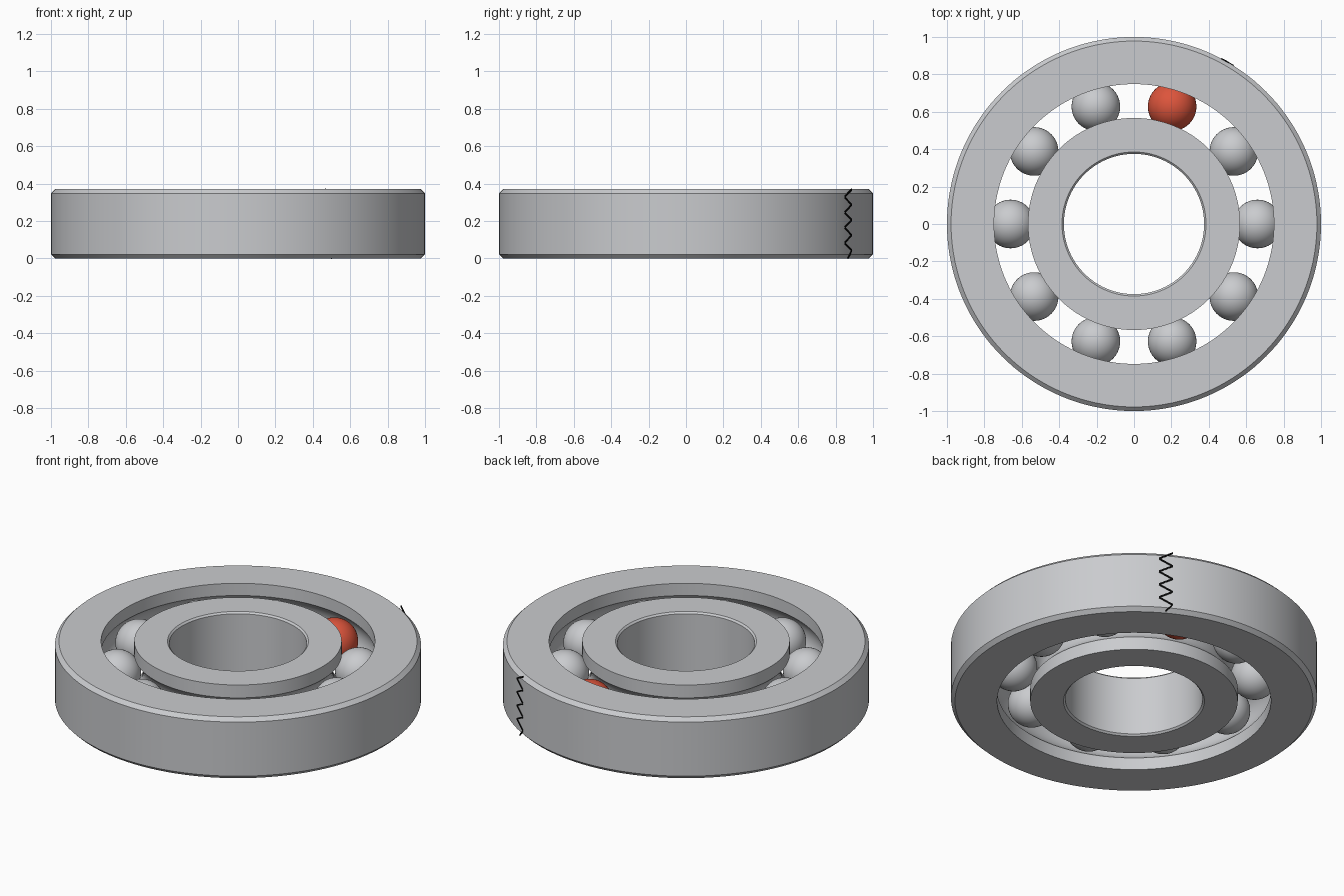
import bpy, bmesh, math
from mathutils import Vector

if "Cube" in bpy.data.objects:
    bpy.data.objects.remove(bpy.data.objects["Cube"])

H = 0.37            # bearing height
MID = H / 2
PITCH = 0.66        # radius of the ball circle
BALL_R = 0.13
GROOVE_R = 0.142
N_BALLS = 10
SEG = 144


def material(name, rgb):
    m = bpy.data.materials.new(name)
    m.diffuse_color = (*rgb, 1)
    m.use_nodes = True
    m.node_tree.nodes["Principled BSDF"].inputs["Base Color"].default_value = m.diffuse_color
    return m


steel = material("steel grey", (0.59, 0.60, 0.62))
red = material("warning red", (0.72, 0.09, 0.045))
black = material("crack black", (0.003, 0.003, 0.003))


def finish(bm, name, mat, angle=25):
    bmesh.ops.recalc_face_normals(bm, faces=bm.faces)
    mesh = bpy.data.meshes.new(name)
    bm.to_mesh(mesh)
    bm.free()
    mesh.materials.append(mat)
    obj = bpy.data.objects.new(name, mesh)
    bpy.context.collection.objects.link(obj)
    bpy.ops.object.select_all(action='DESELECT')
    obj.select_set(True)
    bpy.context.view_layer.objects.active = obj
    bpy.ops.object.shade_smooth_by_angle(angle=math.radians(angle))
    return obj


def lathe(name, profile, mat):
    """Turn a closed (radius, height) profile around the z axis."""
    bm = bmesh.new()
    rings = []
    for i in range(SEG):
        a = 2 * math.pi * i / SEG
        rings.append([bm.verts.new((r * math.cos(a), r * math.sin(a), z)) for r, z in profile])
    n = len(profile)
    for i in range(SEG):
        p, q = rings[i], rings[(i + 1) % SEG]
        for j in range(n):
            k = (j + 1) % n
            bm.faces.new((p[j], q[j], q[k], p[k]))
    return finish(bm, name, mat)


def groove(edge_r, steps=12):
    """Raceway arc, bottom to top, cut into a ring edge at edge_r."""
    half = math.acos(abs(edge_r - PITCH) / GROOVE_R)
    side = 1 if edge_r > PITCH else -1
    angles = [-half + 2 * half * i / steps for i in range(steps + 1)]
    return [(PITCH + side * GROOVE_R * math.cos(a), MID + GROOVE_R * math.sin(a)) for a in angles]


# Outer ring with chamfered rim and inward raceway
c = 0.022
lathe("outer_ring",
      [(0.748, 0)] + groove(0.748) +
      [(0.748, H), (1 - c, H), (1, H - c), (1, c), (1 - c, 0)], steel)

# Inner ring with outward raceway and lightly chamfered bore
b = 0.01
lathe("inner_ring",
      [(0.567, 0)] + groove(0.567) +
      [(0.567, H), (0.375 + b, H), (0.375, H - b), (0.375, b), (0.375 + b, 0)], steel)

# Balls, one of them red
for i in range(N_BALLS):
    a = 2 * math.pi * i / N_BALLS
    bm = bmesh.new()
    bmesh.ops.create_uvsphere(bm, u_segments=40, v_segments=24, radius=BALL_R)
    faulty = i == 2
    ball = finish(bm, "faulty_ball" if faulty else f"ball_{i}", red if faulty else steel, 60)
    ball.location = (PITCH * math.cos(a), PITCH * math.sin(a), MID)

# Zigzag crack: a thin strip lying on the outer rim
ZIGS = 9
HALF_W = 0.004
bm = bmesh.new()
rows = []
for i in range(ZIGS + 1):
    swing = 2.2 if i % 2 == 0 else -2.2
    if i == ZIGS:
        swing = 0
    a = math.radians(60 + swing)
    z = H - 0.002 - (H - 0.004) * i / ZIGS
    out = Vector((math.cos(a), math.sin(a), 0))
    up = Vector((0, 0, HALF_W * 1.3))
    rows.append([bm.verts.new(out * r + Vector((0, 0, z)) + s * up)
                 for r, s in ((0.998, -1), (1.004, -1), (1.004, 1), (0.998, 1))])
for p, q in zip(rows, rows[1:]):
    for j in range(4):
        k = (j + 1) % 4
        bm.faces.new((p[j], q[j], q[k], p[k]))
bm.faces.new(rows[0])
bm.faces.new(rows[-1])
finish(bm, "rim_crack", black)
